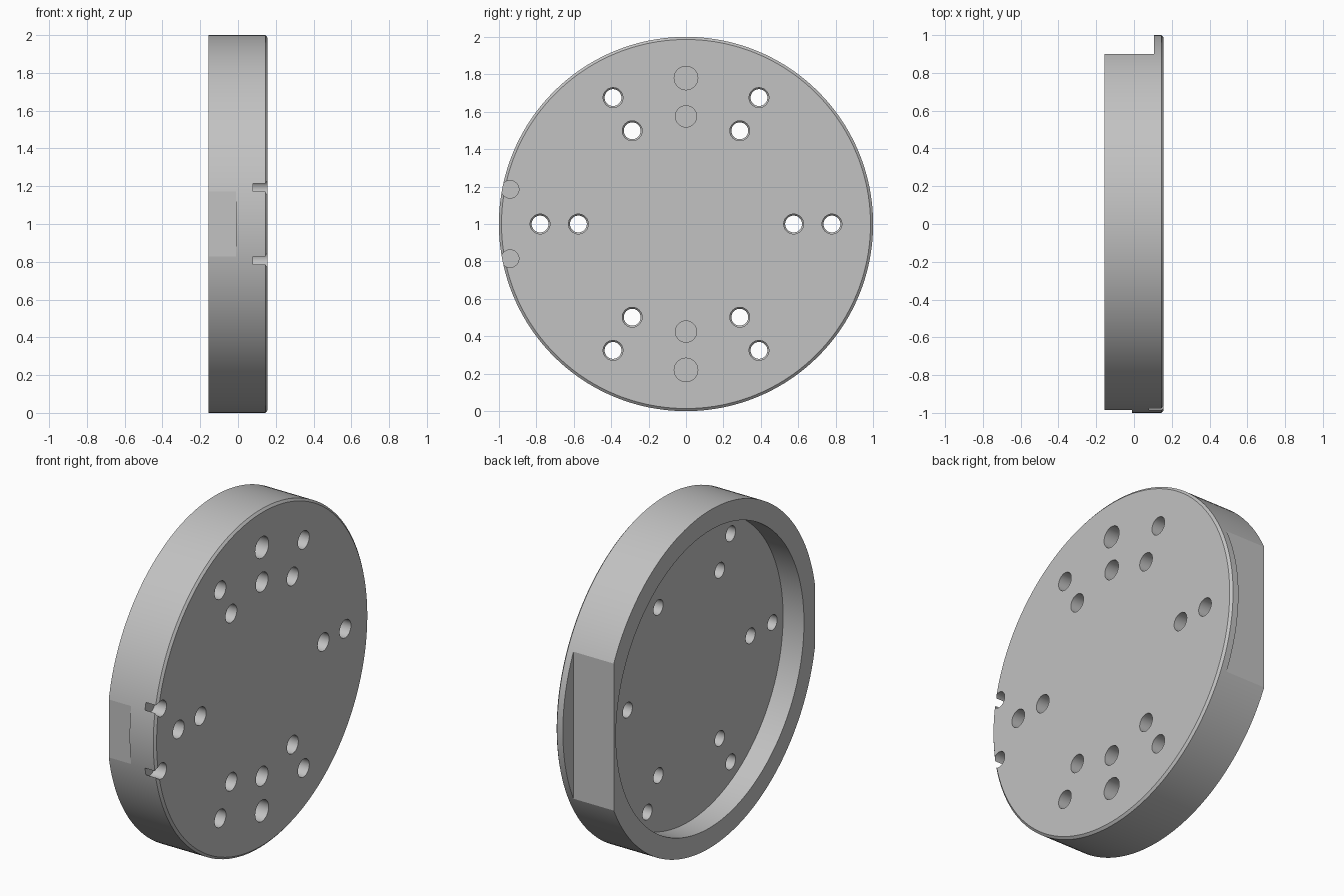
import bpy, bmesh, math
from math import sin, cos, pi

cube = bpy.data.objects.get("Cube")
if cube:
    bpy.data.objects.remove(cube, do_unlink=True)

R, HALF = 1.0, 0.157          # disc radius and half thickness
FLOOR = -0.02                 # floor of the hollow back

metal = bpy.data.materials.new("machined grey")
metal.use_nodes = True
grey = (0.54, 0.54, 0.54, 1)
metal.diffuse_color = grey
metal.node_tree.nodes["Principled BSDF"].inputs["Base Color"].default_value = grey


def lathe(bm, profile, segs, y=0.0, z=1.0):
    """Turn (x, radius) points about an axis along x, closing both ends."""
    rings = []
    for x, r in profile:
        rings.append([bm.verts.new((x, y + r * cos(2 * pi * i / segs), z + r * sin(2 * pi * i / segs)))
                      for i in range(segs)])
    for a, b in zip(rings, rings[1:]):
        for i in range(segs):
            j = (i + 1) % segs
            bm.faces.new((a[i], a[j], b[j], b[i]))
    bm.faces.new(rings[0])
    bm.faces.new(rings[-1])


def block(bm, x0, x1, y0, y1):
    """Box cutter spanning the full height around the disc centre."""
    verts = bmesh.ops.create_cube(bm, size=1)["verts"]
    for v in verts:
        v.co = (x0 if v.co.x < 0 else x1, y0 if v.co.y < 0 else y1, 1 + v.co.z * 1.4)


def make_object(name, bm):
    bmesh.ops.recalc_face_normals(bm, faces=bm.faces)
    mesh = bpy.data.meshes.new(name)
    bm.to_mesh(mesh)
    bm.free()
    mesh.materials.append(metal)
    obj = bpy.data.objects.new(name, mesh)
    bpy.context.collection.objects.link(obj)
    return obj


# Disc with hollow back and chamfered face edge
bm = bmesh.new()
lathe(bm, [(FLOOR, 0.88), (-HALF, 0.88), (-HALF, R), (HALF - 0.012, R), (HALF, R - 0.014)], 160)
disc = make_object("disc_plate", bm)

# Cutters
bm = bmesh.new()
out = HALF + 0.05
# stepped through holes: six pairs on two bolt circles, skipping the vertical axis
for angle in (0, 60, 120, 180, 240, 300):
    a = math.radians(angle)
    for ring in (0.575, 0.78):
        lathe(bm, [(FLOOR - 0.05, 0.045), (0.04, 0.045), (0.05, 0.053), (out, 0.053)], 48,
              ring * cos(a), 1 + ring * sin(a))
for side in (-1, 1):
    # blind holes on the vertical axis
    for ring, r in ((0.575, 0.057), (0.78, 0.063)):
        lathe(bm, [(0.03, r), (out, r)], 48, 0, 1 + side * ring)
    # locating notches in the front rim
    lathe(bm, [(0.08, 0.047), (out, 0.047)], 48, -0.94, 1 + side * 0.185)
# flats on the back and front of the rim
block(bm, -HALF - 0.1, 0.107, 0.9, 1.2)
block(bm, -HALF - 0.1, -0.01, -1.2, -0.985)
cutter = make_object("cutter", bm)
cutter.hide_render = True

mod = disc.modifiers.new("cuts", "BOOLEAN")
mod.operation = "DIFFERENCE"
mod.solver = "EXACT"
mod.object = cutter

bpy.ops.object.select_all(action="DESELECT")
disc.select_set(True)
bpy.context.view_layer.objects.active = disc
bpy.ops.object.modifier_apply(modifier=mod.name)
bpy.data.objects.remove(cutter, do_unlink=True)
bpy.ops.object.shade_smooth_by_angle(angle=math.radians(9))
